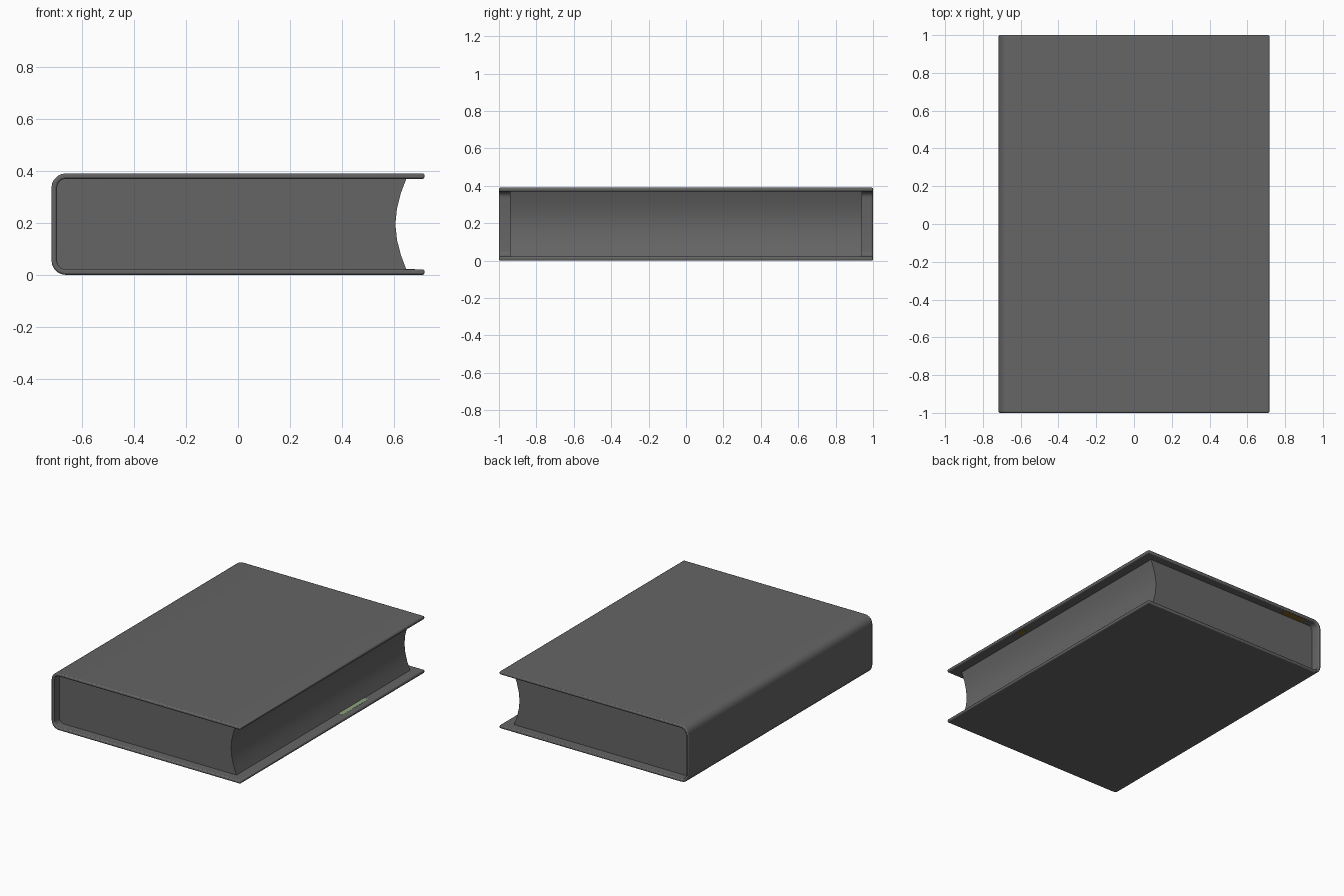
import bpy, bmesh, math

if "Cube" in bpy.data.objects:
    bpy.data.objects.remove(bpy.data.objects["Cube"])

def material(name, rgb):
    m = bpy.data.materials.new(name)
    m.diffuse_color = (*rgb, 1)
    m.use_nodes = True
    m.node_tree.nodes["Principled BSDF"].inputs["Base Color"].default_value = m.diffuse_color
    return m

grey = material("charcoal grey", (0.13, 0.13, 0.13))
green = material("faded green", (0.27, 0.36, 0.20))
brown = material("worn ochre", (0.20, 0.12, 0.02))

def arc(cx, cz, r, a0, a1, n=5):
    return [(cx + r * math.cos(math.radians(a0 + (a1 - a0) * i / n)),
             cz + r * math.sin(math.radians(a0 + (a1 - a0) * i / n))) for i in range(n + 1)]

def extrude(name, profile, half, mat, bevel=0):
    """Extrude an xz profile along y from -half to half."""
    bm = bmesh.new()
    face = bm.faces.new([bm.verts.new((x, -half, z)) for x, z in profile])
    out = bmesh.ops.extrude_face_region(bm, geom=[face])["geom"]
    bmesh.ops.translate(bm, vec=(0, 2 * half, 0),
                        verts=[v for v in out if isinstance(v, bmesh.types.BMVert)])
    bmesh.ops.recalc_face_normals(bm, faces=bm.faces)
    me = bpy.data.meshes.new(name)
    bm.to_mesh(me)
    bm.free()
    ob = bpy.data.objects.new(name, me)
    bpy.context.collection.objects.link(ob)
    me.materials.append(mat)
    if bevel:
        b = ob.modifiers.new("soft edges", 'BEVEL')
        b.width, b.segments, b.limit_method, b.angle_limit = bevel, 2, 'ANGLE', math.radians(50)
    bpy.ops.object.select_all(action='DESELECT')
    ob.select_set(True)
    bpy.context.view_layer.objects.active = ob
    bpy.ops.object.shade_smooth_by_angle(angle=math.radians(35))
    return ob

W, H, T, R = 0.717, 0.39, 0.021, 0.055

# Cover: two boards joined by a rounded spine, one C-shaped sheet
outer = arc(-W + R, H - R, R, 90, 180) + arc(-W + R, R, R, 180, 270)
inner = arc(-W + R, R, R - T, 270, 180) + arc(-W + R, H - R, R - T, 180, 90)
extrude("cover", [(W, H)] + outer + [(W, 0), (W, T)] + inner + [(W, H - T)], 1.0, grey, 0.007)

# Page block: rounded at the spine, hollowed at the fore edge
fore = []
for i in range(7):
    t = -1 + i / 3
    fore.append((0.605 + 0.043 * abs(t) ** 1.8, H / 2 + t * (H / 2 - T + 0.003)))
r = R - T + 0.003
back = arc(-W + R, H - R, r, 90, 180) + arc(-W + R, R, r, 180, 270)
extrude("page_block", fore + back, 0.94, grey)

# Small worn marks on the inner faces of the boards
def mark(name, x0, x1, y, half, z, mat):
    ob = extrude(name, [(x0, z - 0.001), (x1, z - 0.001), (x1, z + 0.001), (x0, z + 0.001)], half, mat)
    ob.location.y = y

mark("lower_board_mark", 0.635, 0.68, 0.3, 0.14, T, green)
mark("upper_board_mark", -0.6, -0.43, 0.965, 0.024, H - T, brown)
mark("upper_fore_mark", 0.66, 0.70, -0.3, 0.03, H - T, brown)
